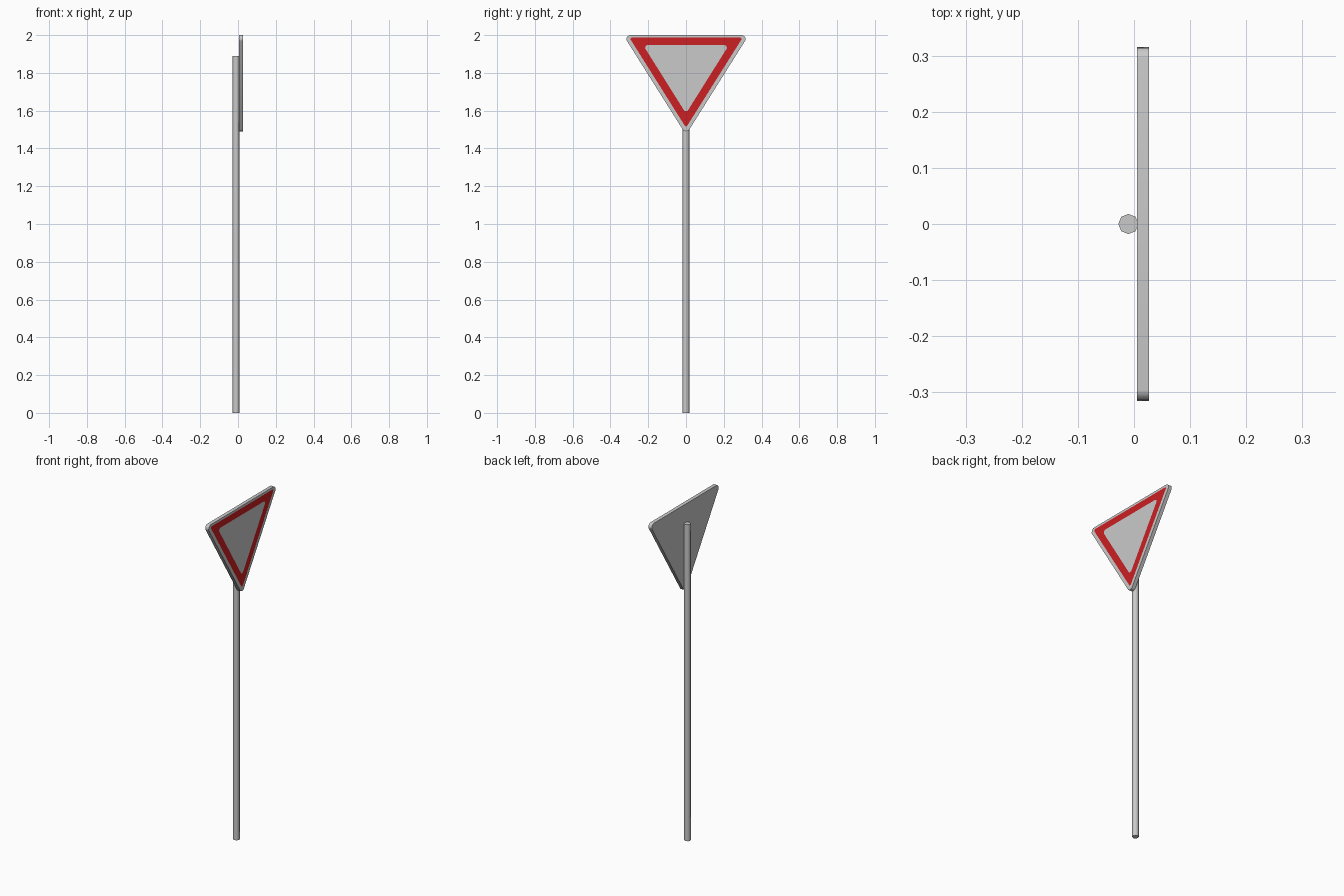
import bpy, bmesh, math
from mathutils import Vector

if "Cube" in bpy.data.objects:
    bpy.data.objects.remove(bpy.data.objects["Cube"])


def material(name, rgb):
    m = bpy.data.materials.new(name)
    m.diffuse_color = (*rgb, 1)
    m.use_nodes = True
    m.node_tree.nodes["Principled BSDF"].inputs["Base Color"].default_value = m.diffuse_color
    return m


grey = material("light grey", (0.59, 0.59, 0.59))
red = material("signal red", (0.60, 0.014, 0.016))


def rounded_triangle(half_width, top, tip, radius, steps=4):
    """Downward triangle in (y, z) with an arc at each corner."""
    corners = [Vector((-half_width, top)), Vector((0, tip)), Vector((half_width, top))]
    points = []
    for i, c in enumerate(corners):
        a = (corners[i - 1] - c).normalized()
        b = (corners[(i + 1) % 3] - c).normalized()
        half = a.angle(b) / 2
        centre = c + (a + b).normalized() * radius / math.sin(half)
        start = c + a * radius / math.tan(half) - centre
        end = c + b * radius / math.tan(half) - centre
        for s in range(steps + 1):
            t = s / steps
            points.append(centre + (start * (1 - t) + end * t).normalized() * radius)
    return points


def finish(bm, name, mats):
    bmesh.ops.recalc_face_normals(bm, faces=bm.faces)
    mesh = bpy.data.meshes.new(name)
    bm.to_mesh(mesh)
    bm.free()
    for m in mats:
        mesh.materials.append(m)
    ob = bpy.data.objects.new(name, mesh)
    bpy.context.collection.objects.link(ob)
    bpy.ops.object.select_all(action='DESELECT')
    ob.select_set(True)
    bpy.context.view_layer.objects.active = ob
    bpy.ops.object.shade_smooth_by_angle(angle=math.radians(50))
    return ob


# Sign plate: back, rim, grey border, red band and grey centre
BACK, FRONT = 0.005, 0.027
plate = rounded_triangle(0.332, 2.0, 1.4725, 0.02)
band_outer = rounded_triangle(0.300, 1.987, 1.510, 0.008)
band_inner = rounded_triangle(0.227, 1.947, 1.585, 0.013)
bm = bmesh.new()
rings = [[bm.verts.new((x, p.x, p.y)) for p in outline]
         for x, outline in ((BACK, plate), (FRONT, plate),
                            (FRONT, band_outer), (FRONT, band_inner))]
bm.faces.new(rings[0])
bm.faces.new(rings[-1])
n = len(plate)
for k in range(3):
    for i in range(n):
        j = (i + 1) % n
        f = bm.faces.new((rings[k][i], rings[k][j], rings[k + 1][j], rings[k + 1][i]))
        f.material_index = 1 if k == 2 else 0
finish(bm, "sign_plate", [grey, red])

# Pole
bm = bmesh.new()
bmesh.ops.create_cone(bm, cap_ends=True, segments=8, radius1=0.018, radius2=0.018, depth=1.89)
bmesh.ops.translate(bm, verts=bm.verts, vec=(-0.01, 0, 0.945))
finish(bm, "pole", [grey])
